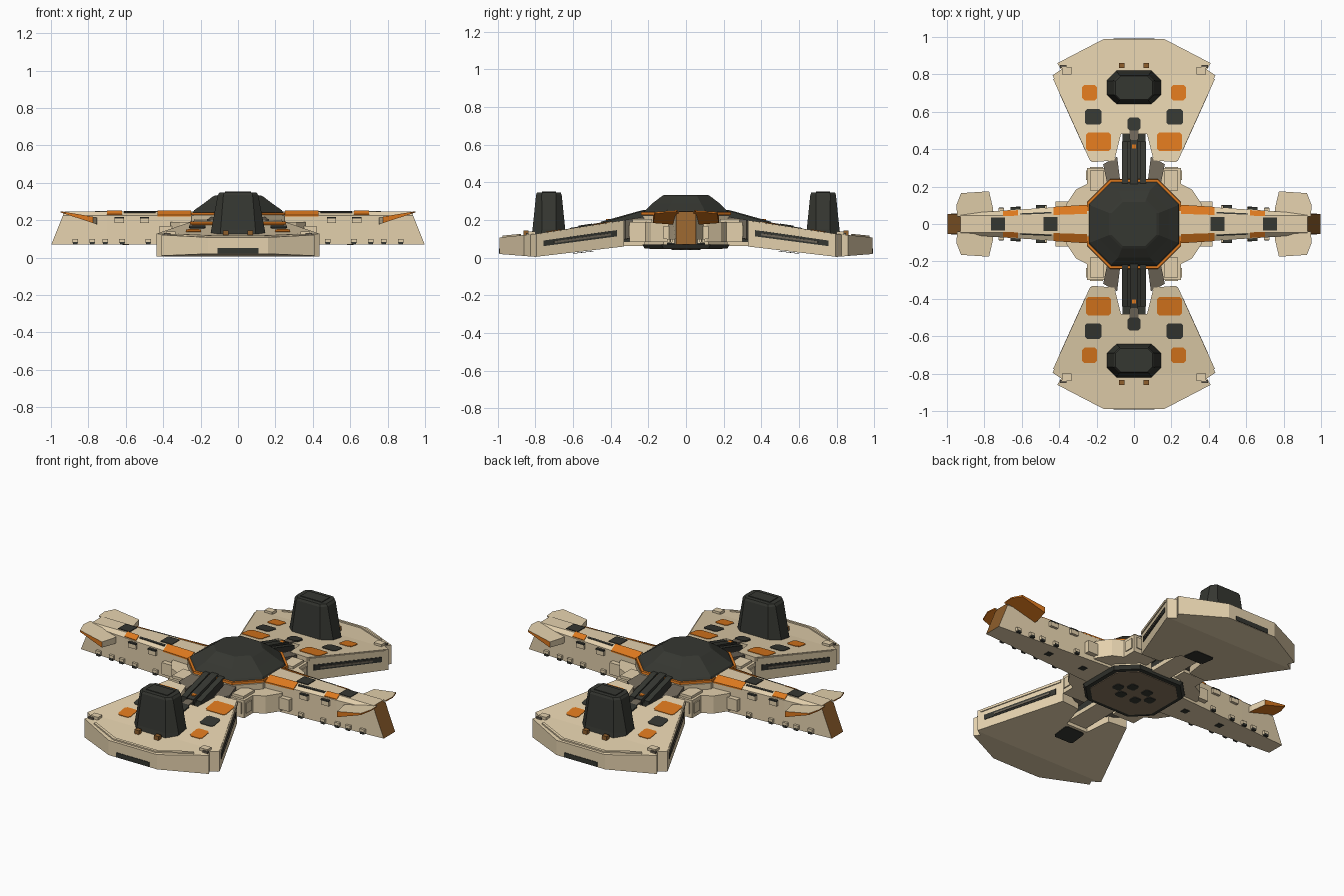
import bpy, bmesh, math
from mathutils import Vector

if "Cube" in bpy.data.objects:
    bpy.data.objects.remove(bpy.data.objects["Cube"])

def material(name, r, g, b):
    m = bpy.data.materials.new(name)
    m.diffuse_color = (r, g, b, 1)
    m.use_nodes = True
    m.node_tree.nodes["Principled BSDF"].inputs["Base Color"].default_value = m.diffuse_color
    return m

BEIGE = material("sand hull", 0.78, 0.64, 0.42)
DARK = material("charcoal", 0.036, 0.038, 0.031)
ORANGE = material("orange paint", 0.72, 0.19, 0.013)
BROWN = material("rust brown", 0.28, 0.115, 0.025)
GREY = material("dull grey", 0.16, 0.135, 0.10)
BELLY = material("belly brown grey", 0.26, 0.19, 0.12)

def finish(name, bm, mats, mirror="", rule=None):
    bmesh.ops.recalc_face_normals(bm, faces=bm.faces)
    bm.normal_update()
    if rule:
        for f in bm.faces:
            f.material_index = rule(f)
    me = bpy.data.meshes.new(name)
    bm.to_mesh(me)
    bm.free()
    for m in mats:
        me.materials.append(m)
    ob = bpy.data.objects.new(name, me)
    bpy.context.collection.objects.link(ob)
    if mirror:
        mod = ob.modifiers.new("mirror", "MIRROR")
        mod.use_axis = ("x" in mirror, "y" in mirror, False)
        mod.use_mirror_merge = False
    return ob

def loft_mesh(rings):
    bm = bmesh.new()
    vs = [[bm.verts.new(p) for p in r] for r in rings]
    n = len(vs[0])
    for a, b in zip(vs, vs[1:]):
        for i in range(n):
            bm.faces.new((a[i], a[(i + 1) % n], b[(i + 1) % n], b[i]))
    bm.faces.new(vs[0])
    bm.faces.new(vs[-1])
    return bm

def loft(name, rings, mat, mirror="", rule=None):
    mats = mat if isinstance(mat, list) else [mat]
    return finish(name, loft_mesh(rings), mats, mirror, rule)

def octo(cx, cy, hx, hy, c, z):
    pts = [(hx, hy - c), (hx - c, hy), (c - hx, hy), (-hx, hy - c),
           (-hx, c - hy), (c - hx, -hy), (hx - c, -hy), (hx, c - hy)]
    return [(cx + x, cy + y, z) for x, y in pts]

def box(name, x0, x1, y0, y1, z0, z1, mat, mirror=""):
    q = [(x0, y0), (x1, y0), (x1, y1), (x0, y1)]
    return loft(name, [[(x, y, z) for x, y in q] for z in (z0, z1)], mat, mirror)

# ---- broad wings along y
def top(y):
    return 0.2 - (y - 0.33) * 0.155 if y < 0.8 else 0.127 - (y - 0.8) * 0.1

def bottom(y):
    return 0.06 - (y - 0.33) * 0.117 if y < 0.8 else 0.005 + (y - 0.8) * 0.08

half = [(0.07, 0.48), (0.105, 0.34), (0.225, 0.33), (0.435, 0.795),
        (0.39, 0.825), (0.41, 0.86), (0.16, 0.99)]
outline = half + [(-x, y) for x, y in reversed(half)]
bm = loft_mesh([[(x, y, z) for x, y in outline] for z in (0, 1)])
bmesh.ops.bisect_plane(bm, geom=bm.verts[:] + bm.edges[:] + bm.faces[:],
                       plane_co=(0, 0.8, 0), plane_no=(0, 1, 0))
for v in bm.verts:
    v.co.z = top(v.co.y) if v.co.z > 0.5 else bottom(v.co.y)
finish("wing", bm, [BEIGE], "y")

def wing_plate(name, cx, cy, hx, hy, mat, mirror="xy", h=0.003, surf=top):
    o = octo(cx, cy, hx, hy, 0.012, 0)
    loft(name, [[(x, y, surf(y) + d) for x, y, _ in o] for d in (-0.004, h)], mat, mirror)

# painted patches on the wings
wing_plate("wing_patch_inner", 0.19, 0.44, 0.066, 0.05, ORANGE)
wing_plate("wing_patch_middle", 0.218, 0.573, 0.045, 0.042, DARK)
wing_plate("wing_patch_outer", 0.237, 0.702, 0.04, 0.041, ORANGE)
wing_plate("wing_hatch", 0, 0.535, 0.035, 0.035, DARK, "y", 0.008)
wing_plate("wing_hatch_base", 0, 0.50, 0.024, 0.055, GREY, "y", 0.006)
wing_plate("wing_belly_hatch", 0, 0.545, 0.065, 0.055, DARK, "y", -0.007, bottom)

# rails along the slanted wing sides
def side_rail(name, t0, t1, f0, f1, out, mat):
    rings = []
    for t in (t0, t1):
        x, y = 0.225 + 0.21 * t, 0.33 + 0.465 * t
        lo, hi = bottom(y), top(y)
        z0, z1 = lo + (hi - lo) * f0, lo + (hi - lo) * f1
        n = Vector((0.911, -0.412)) * out
        rings.append([(x - n.x, y - n.y, z0), (x + n.x, y + n.y, z0),
                      (x + n.x, y + n.y, z1), (x - n.x, y - n.y, z1)])
    loft(name, rings, mat, "xy")

side_rail("wing_side_groove", 0.08, 0.92, 0.42, 0.66, 0.003, DARK)
side_rail("wing_side_rail", 0.15, 0.80, 0.49, 0.57, 0.007, GREY)
side_rail("wing_side_lip", 0.02, 0.96, 0.86, 0.97, 0.006, BEIGE)

# wing tip details
lip = [(0.33, 0.885), (0.14, 0.975), (-0.14, 0.975), (-0.33, 0.885),
       (-0.32, 0.875), (-0.135, 0.96), (0.135, 0.96), (0.32, 0.875)]
loft("wing_tip_lip", [[(x, y, top(y) + d) for x, y in lip] for d in (-0.005, 0.008)], BEIGE, "y")
box("wing_tip_slot", -0.11, 0.11, 0.96, 0.993, 0.022, 0.05, DARK, "y")
box("wing_corner_clamp", 0.335, 0.385, 0.80, 0.84, 0.1, 0.14, BEIGE, "xy")
box("wing_corner_pin", 0.36, 0.395, 0.835, 0.85, 0.1, 0.132, GREY, "xy")
box("tower_lamp", 0.05, 0.08, 0.835, 0.862, 0.11, 0.145, BROWN, "xy")

# ---- towers
loft("tower", [octo(0, 0.728, 0.145, 0.095, 0.05, 0.11),
               octo(0, 0.728, 0.143, 0.087, 0.05, 0.15),
               octo(0, 0.728, 0.108, 0.068, 0.03, 0.335),
               octo(0, 0.728, 0.098, 0.062, 0.025, 0.348)], DARK, "y")
box("tower_cap", -0.07, 0.07, 0.69, 0.765, 0.34, 0.352, DARK, "y")

# ---- narrow arms along x
SH, TOP = 0.226, 0.245

def width(x):
    return 0.1 - (x - 0.25) * 0.062

def arm_ring(x, slant):
    w = width(x)
    k = 0.62 + 0.25 * max(0, (x - 0.7) / 0.3)
    sec = [(-w, 0.07), (w, 0.07), (w, SH), (w * k, TOP), (-w * k, TOP), (-w, SH)]
    return [(x - slant * (z - 0.07), y, z) for y, z in sec]

loft("arm", [arm_ring(0.1, 0), arm_ring(0.7, 0), arm_ring(0.998, 0.4)], [BEIGE, BROWN], "x",
     lambda f: 1 if f.normal.x > 0.7 else 0)

def shoulder_plate(name, x0, x1, f0, f1, mat):
    rings = []
    for x in (x0, x1):
        w = width(x)
        pts = [(w * (1 - 0.38 * f), SH + (TOP - SH) * f) for f in (f0, f1)]
        rings.append([(x, pts[0][0], pts[0][1] - 0.004), (x, pts[0][0], pts[0][1] + 0.004),
                      (x, pts[1][0], pts[1][1] + 0.004), (x, pts[1][0], pts[1][1] - 0.004)])
    loft(name, rings, mat, "xy")

shoulder_plate("arm_stripe_inner", 0.25, 0.43, -0.08, 1.2, ORANGE)
shoulder_plate("arm_stripe_outer", 0.62, 0.70, 0.1, 1.1, ORANGE)
shoulder_plate("arm_trim", 0.44, 0.61, 0.7, 0.95, DARK)
box("arm_panel_inner", 0.41, 0.485, -0.037, 0.037, 0.24, 0.249, DARK, "x")
box("arm_panel_outer", 0.69, 0.765, -0.036, 0.036, 0.24, 0.249, DARK, "x")
for x in (0.48, 0.62, 0.71, 0.78, 0.87):
    w = width(x)
    box("arm_foot_lamp", x - 0.015, x + 0.015, w - 0.01, w + 0.014, 0.078, 0.1, BEIGE, "xy")
    box("arm_foot_lens", x - 0.012, x + 0.012, w, w + 0.016, 0.071, 0.084, DARK, "xy")
for x in (0.5, 0.635):
    box("arm_side_box", x - 0.025, x + 0.025, 0.06, width(x) + 0.015, 0.185, 0.212, BEIGE, "xy")
    box("arm_side_cap", x - 0.025, x + 0.025, 0.06, width(x) + 0.016, 0.21, 0.218, DARK, "xy")

# wedge fins near the arm ends: undersides slope up to a sharp outer tip
fin = [(0.755, 0.04), (0.945, 0.04), (0.95, 0.10), (0.925, 0.165), (0.775, 0.175), (0.755, 0.09)]
fin_top = [(x, y, 0.215 + 0.032 * (x - 0.755) / 0.19) for x, y in fin]
fin_low = [(x, y, 0.178 + 0.062 * (x - 0.755) / 0.19) for x, y in fin]
loft("arm_fin", [fin_low, fin_top], [BEIGE, ORANGE], "xy",
     lambda f: 1 if f.normal.z < -0.4 or f.normal.x > 0.7 or f.normal.y > 0.9 else 0)

# ---- central hub
loft("hub", [octo(0, 0, 0.24, 0.22, 0.1, 0.06), octo(0, 0, 0.25, 0.23, 0.11, 0.225)], BEIGE)
loft("hub_rim", [octo(0, 0, 0.252, 0.24, 0.125, 0.228), octo(0, 0, 0.25, 0.238, 0.122, 0.242)], ORANGE)
loft("dome", [octo(0, 0, 0.245, 0.23, 0.12, 0.235), octo(0, 0, 0.235, 0.215, 0.115, 0.253),
              octo(0, 0, 0.185, 0.18, 0.1, 0.288), octo(0, 0, 0.135, 0.13, 0.07, 0.326),
              octo(0, 0, 0.12, 0.118, 0.06, 0.333)], DARK)

# stepped shoulder blocks between wings and arms
block = [(0.1, 0.3), (0.25, 0.3), (0.25, 0.215), (0.31, 0.185), (0.36, 0.11), (0.36, 0.05), (0.1, 0.05)]
loft("shoulder_block", [[(x, y, z) for x, y in block] for z in (0.085, 0.19)], BEIGE, "xy")
box("shoulder_step", 0.16, 0.235, 0.18, 0.285, 0.18, 0.205, BEIGE, "xy")
box("shoulder_front_panel", 0.165, 0.235, 0.29, 0.306, 0.11, 0.175, BEIGE, "xy")
box("shoulder_ledge", 0.25, 0.42, 0.06, 0.12, 0.10, 0.17, BEIGE, "xy")
box("shoulder_panel", 0.245, 0.256, 0.235, 0.285, 0.11, 0.17, BEIGE, "xy")

# dark braces joining dome and wings
def brace(name, x0, x1, drop, y1, mat, mirror):
    sec = [(0.15, 0.262 - drop), (0.235, 0.252 - drop), (y1, 0.192 - drop), (y1, 0.14), (0.15, 0.1)]
    loft(name, [[(x, y, z) for y, z in sec] for x in (x0, x1)], mat, mirror)

brace("brace_middle", -0.022, 0.022, 0.0, 0.45, DARK, "y")
brace("brace_side", 0.032, 0.065, 0.004, 0.44, DARK, "xy")
brace("brace_filler", -0.06, 0.06, 0.02, 0.44, DARK, "y")
loft("brace_strut", [[(0.07, 0.2, z), (0.14, 0.2, z), (0.165, 0.32, z - 0.02), (0.09, 0.36, z - 0.03)]
                     for z in (0.12, 0.222)], GREY, "xy")
box("neck", -0.062, 0.062, 0.15, 0.485, 0.085, 0.15, DARK, "y")
box("neck_skin", -0.062, 0.062, 0.2, 0.485, 0.062, 0.086, BEIGE, "y")
box("brace_lamp", -0.012, 0.012, 0.40, 0.425, 0.18, 0.205, ORANGE, "y")

# ---- underside
loft("belly_plate", [octo(0, 0, 0.25, 0.23, 0.1, 0.07), octo(0, 0, 0.24, 0.22, 0.1, 0.05)], DARK)
loft("belly_panel", [octo(0, 0, 0.215, 0.195, 0.085, 0.052), octo(0, 0, 0.215, 0.195, 0.085, 0.046)], BELLY)
for x, y in ((0.05, 0.05), (0.11, 0.0)):
    loft("belly_port", [octo(x, y, 0.027, 0.027, 0.01, z) for z in (0.05, 0.042)], DARK, "xy")
for x in (0.36, 0.6):
    box("arm_belly_hatch", x - 0.018, x + 0.018, -0.018, 0.018, 0.067, 0.075, DARK, "x")
